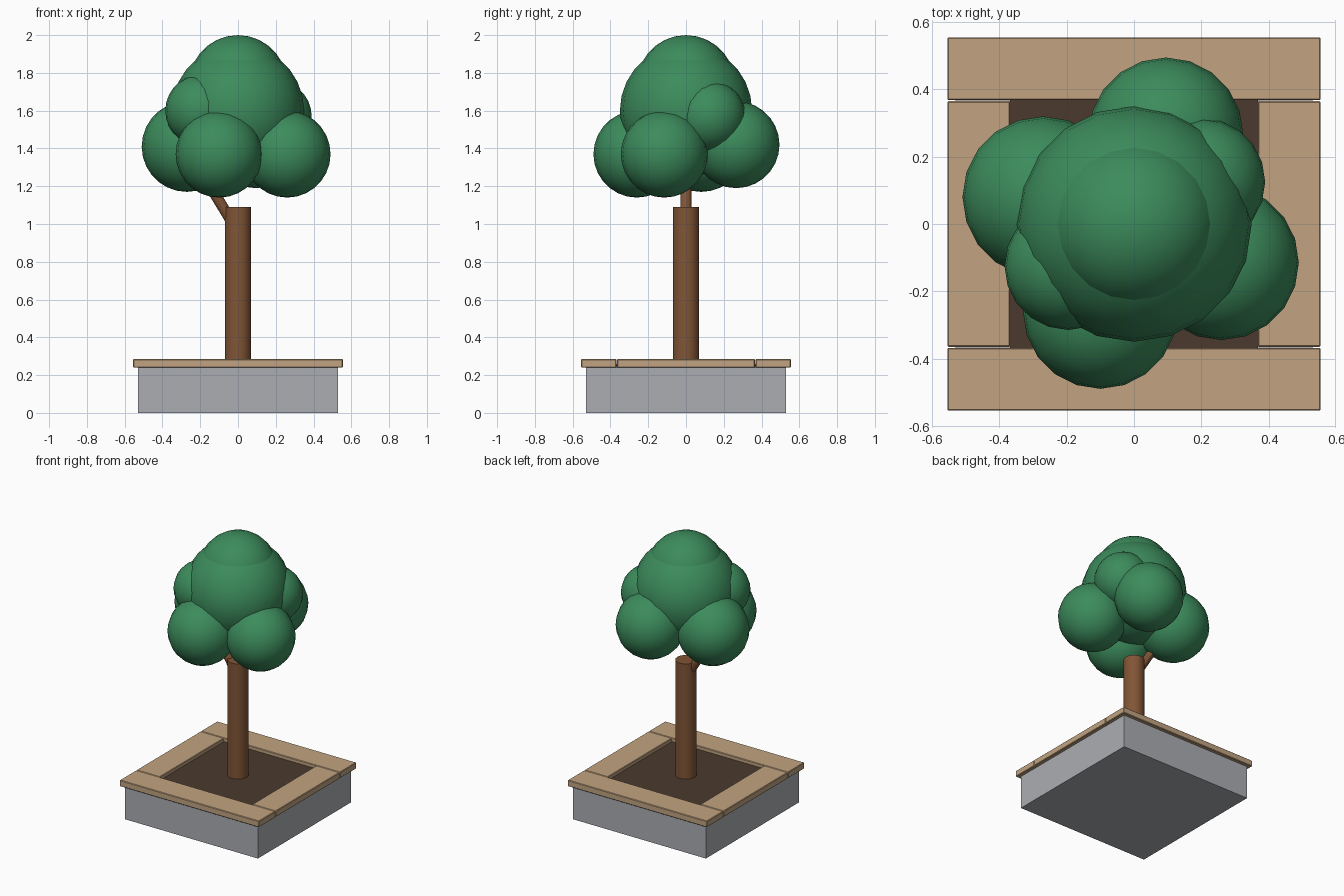
import bpy
from mathutils import Vector

cube = bpy.data.objects.get("Cube")
if cube:
    bpy.data.objects.remove(cube, do_unlink=True)


def material(name, rgb):
    m = bpy.data.materials.new(name)
    m.use_nodes = True
    color = (*rgb, 1)
    m.diffuse_color = color
    bsdf = next(n for n in m.node_tree.nodes if n.type == 'BSDF_PRINCIPLED')
    bsdf.inputs["Base Color"].default_value = color
    return m


concrete = material("grey concrete", (0.41, 0.42, 0.45))
timber = material("tan timber", (0.54, 0.37, 0.22))
soil = material("dark soil", (0.07, 0.042, 0.027))
bark = material("brown bark", (0.22, 0.09, 0.037))
leaf = material("green leaves", (0.045, 0.26, 0.107))


def finish(name, mat, smooth=False):
    ob = bpy.context.object
    ob.name = name
    ob.data.materials.append(mat)
    if smooth:
        bpy.ops.object.shade_smooth_by_angle()
    return ob


def box(name, mat, low, high, bevel=0):
    low, high = Vector(low), Vector(high)
    bpy.ops.mesh.primitive_cube_add(size=1, location=(low + high) / 2)
    ob = finish(name, mat)
    ob.scale = high - low
    bpy.ops.object.transform_apply(location=False, rotation=False, scale=True)
    if bevel:
        mod = ob.modifiers.new("soft_edge", 'BEVEL')
        mod.width, mod.segments = bevel, 1
    return ob


def rod(name, mat, start, end, radius, sides):
    start, end = Vector(start), Vector(end)
    axis = end - start
    bpy.ops.mesh.primitive_cylinder_add(
        vertices=sides, radius=radius, depth=axis.length, location=(start + end) / 2,
        rotation=axis.to_track_quat('Z', 'Y').to_euler())
    return finish(name, mat, True)


# Planter with a timber seat frame
OUT, INN, SEAT, TOP = 0.555, 0.368, 0.24, 0.285
box("planter_base", concrete, (-0.53, -0.53, 0), (0.53, 0.53, SEAT))
box("soil_bed", soil, (-INN, -INN, SEAT - 0.02), (INN, INN, 0.26))
for side, name in ((-1, "front"), (1, "back")):
    ys = sorted((side * INN, side * OUT))
    box(name + "_plank", timber, (-OUT, ys[0], SEAT), (OUT, ys[1], TOP), 0.004)
for side, name in ((-1, "right"), (1, "left")):
    xs = sorted((side * INN, side * OUT))
    box(name + "_plank", timber, (xs[0], 0.003 - INN, SEAT), (xs[1], INN - 0.003, TOP), 0.004)

# Trunk and side branch
rod("trunk", bark, (0, 0, 0.25), (0, 0, 1.09), 0.07, 20)
rod("branch", bark, (-0.02, 0, 0.99), (-0.135, 0, 1.18), 0.029, 12)

# Foliage lobes: name, centre, radius
lobes = [
    ("main_foliage", (0, 0, 1.60), 0.35),
    ("top_foliage", (0, 0, 1.74), 0.26),
    ("front_lobe", (-0.10, -0.26, 1.37), 0.23),
    ("left_lobe", (0.26, -0.115, 1.37), 0.23),
    ("right_lobe", (-0.27, 0.08, 1.41), 0.24),
    ("back_lobe", (0.095, 0.265, 1.42), 0.23),
    ("upper_right_lobe", (-0.195, -0.125, 1.60), 0.19),
    ("upper_left_lobe", (0.2, 0.125, 1.57), 0.19),
]
for name, centre, radius in lobes:
    bpy.ops.mesh.primitive_uv_sphere_add(segments=20, ring_count=14, radius=radius, location=centre)
    finish(name, leaf, True)
